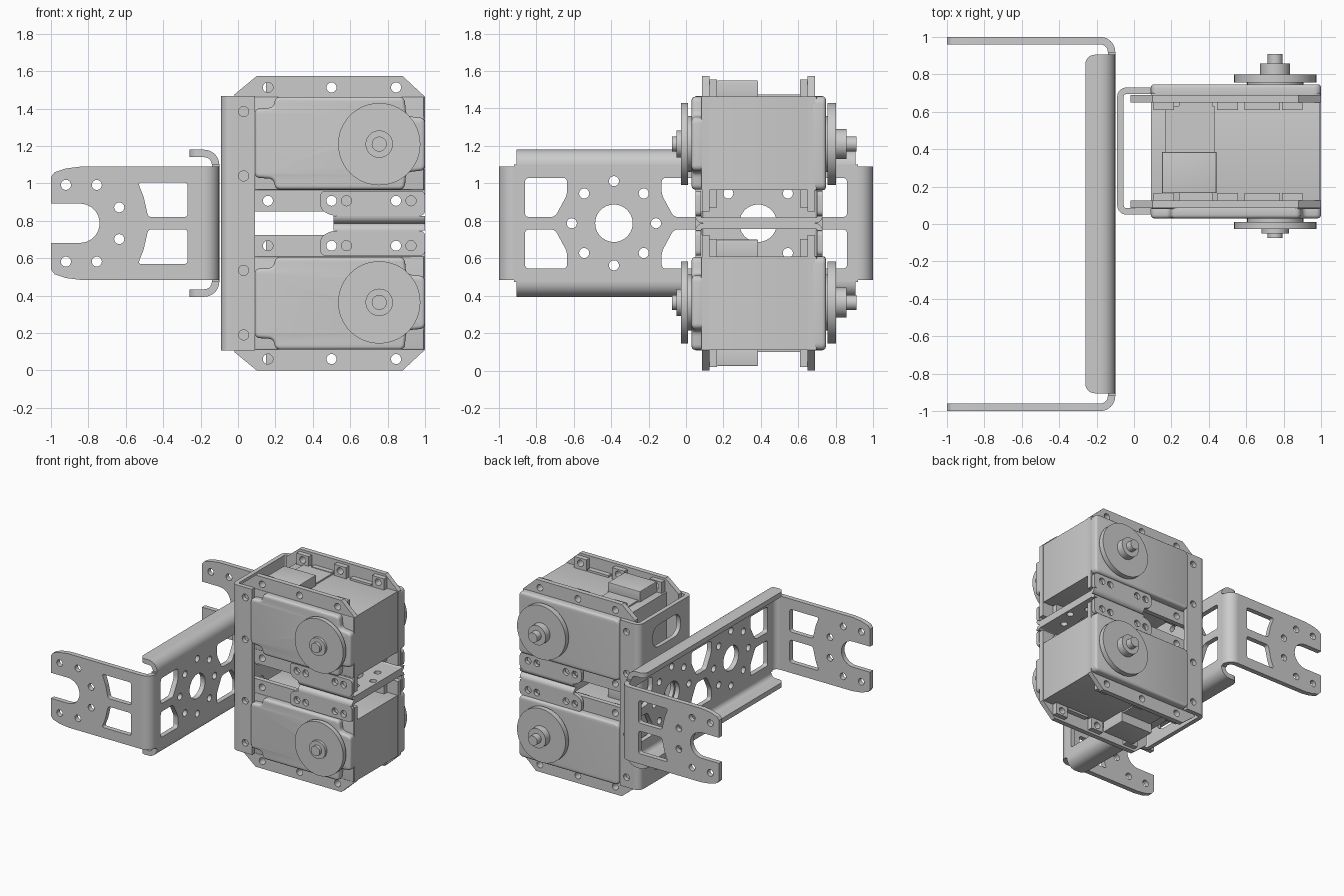
import bpy, bmesh
from math import sin, cos, pi
from mathutils import Matrix, Vector

if "Cube" in bpy.data.objects:
    bpy.data.objects.remove(bpy.data.objects["Cube"])

ZC = 0.787  # mid height, the assembly mirrors about it
AXES = {'x': ((0, 1, 0), (0, 0, 1), (1, 0, 0)),
        'y': ((1, 0, 0), (0, 0, 1), (0, -1, 0)),
        'z': ((1, 0, 0), (0, 1, 0), (0, 0, 1))}


def circle(u, v, r, n=20):
    return [(u + r * cos(2 * pi * i / n), v + r * sin(2 * pi * i / n)) for i in range(n)]


def arc(u, v, r, a0, a1, n=8):
    return [(u + r * cos(a0 + (a1 - a0) * i / n), v + r * sin(a0 + (a1 - a0) * i / n)) for i in range(n + 1)]


def bend(u, v, r, t, a0):
    """Quarter ring: cross-section of a sheet metal bend."""
    return arc(u, v, r, a0, a0 + pi / 2) + arc(u, v, r - t, a0 + pi / 2, a0)


def rect(u0, u1, v0, v1):
    return [(u0, v0), (u1, v0), (u1, v1), (u0, v1)]


def rounded(pts, r, n=5):
    out = []
    for i, p in enumerate(pts):
        p, a, b = Vector(p), Vector(pts[i - 1]), Vector(pts[(i + 1) % len(pts)])
        s = p + (a - p).normalized() * min(r, (a - p).length * .48)
        e = p + (b - p).normalized() * min(r, (b - p).length * .48)
        for k in range(n + 1):
            t = k / n
            out.append(tuple(s * (1 - t) ** 2 + p * 2 * t * (1 - t) + e * t * t))
    return out


def plate(outer, axis, lo, hi, holes=(), bevel=0):
    """Filled outline with holes, extruded from lo to hi along an axis."""
    c = bpy.data.curves.new('outline', 'CURVE')
    c.dimensions, c.fill_mode = '2D', 'BOTH'
    c.extrude, c.bevel_depth, c.offset, c.bevel_resolution = (hi - lo) / 2 - bevel, bevel, -bevel, 2
    for loop in [outer, *holes]:
        s = c.splines.new('POLY')
        s.points.add(len(loop) - 1)
        for pt, (u, v) in zip(s.points, loop):
            pt.co = (u, v, 0, 1)
        s.use_cyclic_u = True
    ob = bpy.data.objects.new('outline', c)
    bpy.context.collection.objects.link(ob)
    me = bpy.data.meshes.new_from_object(ob.evaluated_get(bpy.context.evaluated_depsgraph_get()))
    bpy.data.objects.remove(ob)
    a, b, n = (Vector(k) for k in AXES[axis])
    m = Matrix((a, b, n)).transposed().to_4x4()
    m.translation = Vector(abs(k) for k in n) * (lo + hi) / 2
    bm = bmesh.new()
    bm.from_mesh(me)
    bmesh.ops.remove_doubles(bm, verts=bm.verts, dist=1e-5)
    bm.transform(m)
    bmesh.ops.recalc_face_normals(bm, faces=bm.faces)
    bm.to_mesh(me)
    bm.free()
    return me


def build(name, pieces):
    bm = bmesh.new()
    for p in pieces:
        bm.from_mesh(p)
        bpy.data.meshes.remove(p)
    me = bpy.data.meshes.new(name)
    bm.to_mesh(me)
    bm.free()
    ob = bpy.data.objects.new(name, me)
    bpy.context.collection.objects.link(ob)
    return ob


def mirror_z(ob, name):
    me = ob.data.copy()
    me.transform(Matrix.Translation((0, 0, 2 * ZC)) @ Matrix.Scale(-1, 4, (0, 0, 1)))
    me.flip_normals()
    bpy.context.collection.objects.link(bpy.data.objects.new(name, me))


def flip(pts, cu=None, cv=None):
    return [(u if cu is None else 2 * cu - u, v if cv is None else 2 * cv - v) for u, v in pts]


def ring(u, v, r, hole):
    return [circle(u + r * cos(k * pi / 4), v + r * sin(k * pi / 4), hole) for k in range(8)]


H = .027  # screw hole radius

# Wide U bracket: wall with round holes and windows
holes = []
for y in (-.385, .385):
    holes += [circle(y, ZC, .1, 40)] + ring(y, ZC, .225, H)
side_win = rounded([(-.86, .82), (-.7, .82), (-.635, .94), (-.635, 1.03), (-.86, 1.03)], .025)
mid_win = rounded([(-.065, .82), (.065, .82), (.13, .94), (.13, 1.03), (-.13, 1.03), (-.13, .94)], .025)
for w in (side_win, flip(side_win, cu=0), mid_win):
    holes += [w, flip(w, cv=ZC)]
parts = [plate(rect(-.92, .92, .474, 1.1), 'x', -.14, -.1, holes)]
# long stiffening lips
parts += [plate(bend(-.18, 1.1, .08, .04, 0), 'y', -.905, .905),
          plate(bend(-.18, .474, .08, .04, -pi / 2), 'y', -.905, .905)]
lip = (arc(-.21, .855, .05, pi / 2, pi) + arc(-.21, -.855, .05, pi, 1.5 * pi)
       + [(-.18, -.905), (-.18, .905)])
parts += [plate(lip, 'z', 1.14, 1.18), plate(lip, 'z', .394, .434)]
# forked arms
half = [(-.18, 1.09), (-.84, 1.09), (-.92, 1.08), (-.98, 1.06), (-1, 1.035), (-1, ZC + .105)]
slot = arc(-.845, ZC, .105, pi / 2, -pi / 2, 16)
arm = half + slot + flip(half, cv=ZC)[::-1]
win = rounded([(-.48, .82), (-.27, .82), (-.27, 1.005), (-.535, 1.005), (-.505, .93)], .02)
arm_holes = [win, flip(win, cv=ZC)]
for x, dz in ((-.92, .205), (-.755, .205), (-.635, .085)):
    arm_holes += [circle(x, ZC + dz, H), circle(x, ZC - dz, H)]
for lo, hi in ((-1, -.96), (.96, 1)):
    parts.append(plate(arm, 'y', lo, hi, arm_holes))
parts += [plate(bend(-.18, .92, .08, .04, 0), 'z', .484, 1.09),
          plate(bend(-.18, -.92, .08, .04, -pi / 2), 'z', .484, 1.09)]
build('wide_bracket', parts)

# Tall channel holding both motors
Z0, Z1 = .107, 1.467
slot = rounded(rect(.2, .56, 1.2, 1.38), .09)
wall_holes = [circle(.385, ZC, .1, 40), slot, flip(slot, cv=ZC)] + ring(.385, ZC, .225, H)
parts = [plate(rect(.1, .68, Z0, Z1), 'x', -.09, -.055, wall_holes),
         plate(bend(-.04, .1, .05, .035, pi), 'z', Z0, Z1),
         plate(bend(-.04, .68, .05, .035, pi / 2), 'z', Z0, Z1)]
screws = [circle(.03, z, H) for z in (.19, .535, 1.04, 1.384)]
for lo, hi in ((.05, .085), (.695, .73)):
    parts.append(plate(rect(-.04, .09, Z0, Z1), 'y', lo, hi, screws))
build('tall_channel', parts)

# Motor body: core, stepped front cap, plain back cap, connector
front_cap = rounded([(.2, .967), (.89, .967), (.9, 1.06), (1, 1.07), (1, 1.35), (.9, 1.36),
                     (.89, 1.463), (.2, 1.463), (.19, 1.405), (.09, 1.4), (.09, 1.03), (.19, 1.025)], .03)
body = build('motor_body_upper', [
    plate(rect(.09, .995, .965, 1.463), 'y', .08, .7, bevel=.008),
    plate(front_cap, 'y', .03, .1, bevel=.018),
    plate(rounded(rect(.09, 1, .963, 1.465), .04), 'y', .66, .747, bevel=.018),
    plate(rect(.15, .44, .165, .385), 'z', 1.45, 1.55, bevel=.006),
    plate(rect(.165, .43, .385, .63), 'z', 1.45, 1.475)])
mirror_z(body, 'motor_body_lower')
build('lower_motor_inner_connector', [plate(rect(.15, .44, .165, .385), 'z', .6, .7, bevel=.006)])

# Mounting ears with nut pockets
XS = (.16, .5, .845)
ear = [(-.02, .85), (1, .85), (1, 1.463), (.88, 1.574), (.1, 1.574), (-.02, 1.475)]
parts = []
for lo, hi, b0, b1, s0, s1 in ((.085, .125, .125, .165, .12, .165), (.65, .69, .61, .65, .61, .655)):
    parts.append(plate(ear, 'y', lo, hi, [circle(x, z, H) for x in XS for z in (.907, 1.513)]))
    for x in XS:
        for z, v0, v1 in ((.907, .87, .97), (1.513, 1.455, 1.555)):
            parts.append(plate(rect(x - .055, x + .055, v0, v1), 'y', b0, b1, [circle(x, z, H)]))
    for x0, x1 in ((.24, .42), (.59, .78)):
        for v0, v1 in ((.945, .97), (1.455, 1.48)):
            parts.append(plate(rect(x0, x1, v0, v1), 'y', s0, s1))
ears = build('mounting_ears_upper', parts)
mirror_z(ears, 'mounting_ears_lower')

# Back-to-back joining channels between the motors
flange = rounded([(.5, .827), (1, .827), (1, .96), (.44, .96), (.44, .86)], .03)
fh = [circle(x, .907, H) for x in (.5, .58, .845, .925)]
web_holes = [circle(.755, .39, .09, 32)] + ring(.755, .39, .2, H)
parts = [plate(rect(.51, 1, .09, .69), 'z', ZC, ZC + .03, web_holes),
         plate(bend(.09, .827, .04, .03, pi), 'x', .51, 1),
         plate(bend(.69, .827, .04, .03, -pi / 2), 'x', .51, 1),
         plate(flange, 'y', .05, .08, fh), plate(flange, 'y', .7, .73, fh)]
joint = build('joining_channel_upper', parts)
mirror_z(joint, 'joining_channel_lower')

# Output discs, hubs and shaft tips on both faces
DISC = ((.22, -.028, .01), (.15, .01, .04), (.073, -.05, -.02), (.04, -.075, -.04),
        (.22, .757, .8), (.15, .74, .76), (.08, .79, .857), (.04, .85, .91))
horn = build('output_discs_upper', [plate(circle(.755, 1.21, r, 48), 'y', lo, hi) for r, lo, hi in DISC])
mirror_z(horn, 'output_discs_lower')

# Smooth the round surfaces, keep the sheet edges sharp
bpy.ops.object.select_all(action='SELECT')
bpy.context.view_layer.objects.active = body
bpy.ops.object.shade_smooth_by_angle(angle=.55)
